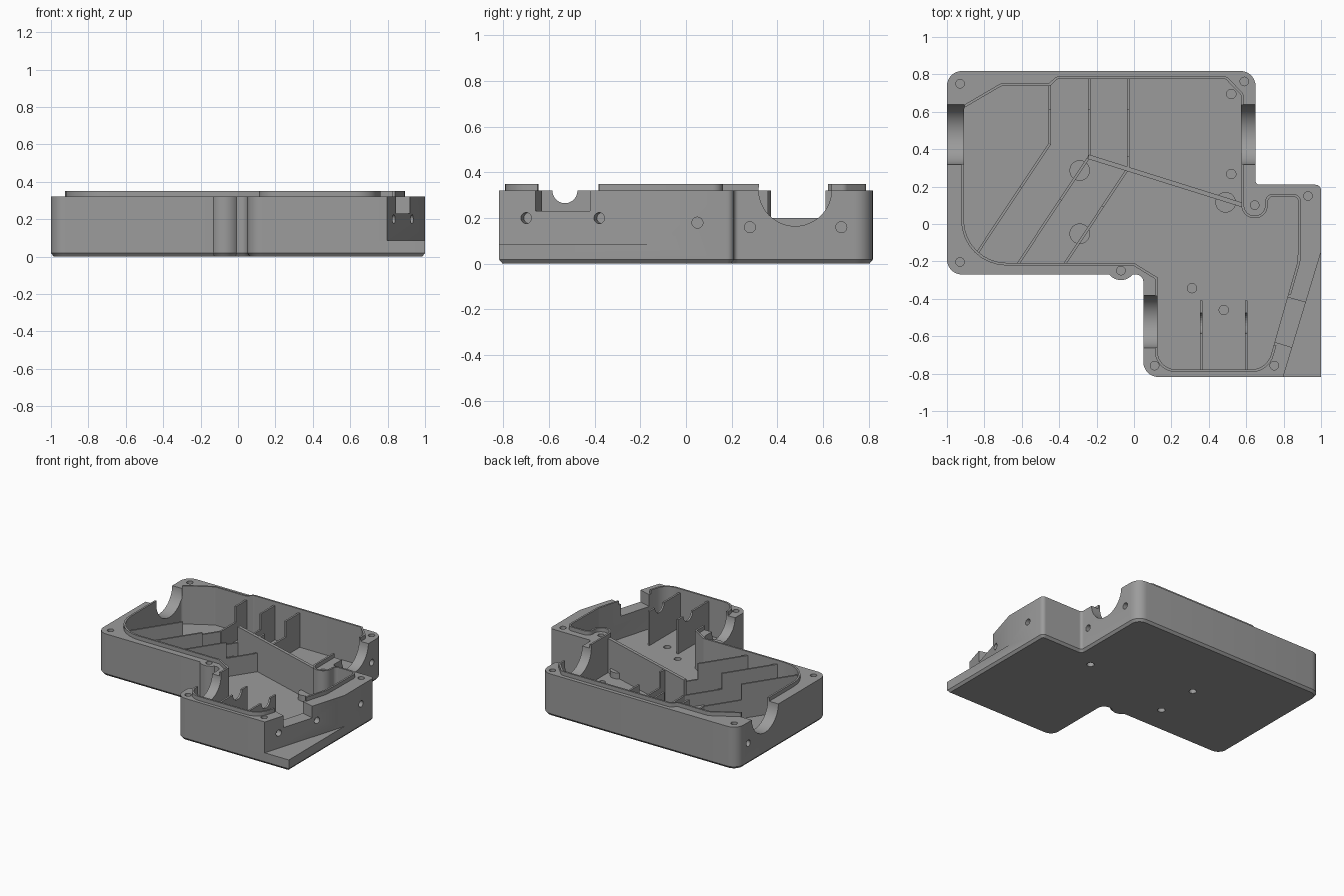
import bpy, bmesh, math
from mathutils import Vector, Matrix

if "Cube" in bpy.data.objects:
    bpy.data.objects.remove(bpy.data.objects["Cube"])

grey = bpy.data.materials.new("housing_grey")
grey.diffuse_color = (0.33, 0.33, 0.33, 1)
grey.use_nodes = True
grey.node_tree.nodes["Principled BSDF"].inputs["Base Color"].default_value = grey.diffuse_color
FLOOR, TOP, LIP = 0.06, 0.32, 0.35


def rounded(corners, seg=8):
    """Closed outline from (x, y, radius) corners, counter-clockwise."""
    out, n = [], len(corners)
    for i, (x, y, r) in enumerate(corners):
        p = Vector((x, y))
        if r == 0:
            out.append(p)
            continue
        a = (Vector(corners[i - 1][:2]) - p).normalized()
        b = (Vector(corners[(i + 1) % n][:2]) - p).normalized()
        half = a.angle(b) / 2
        c = p + (a + b).normalized() * (r / math.sin(half))
        s, e = p + a * (r / math.tan(half)) - c, p + b * (r / math.tan(half)) - c
        sweep = s.angle_signed(e)
        for k in range(seg + 1):
            out.append(c + Matrix.Rotation(-sweep * k / seg, 2) @ s)
    return out


def offset(pts, d):
    """Move an outline outward by d."""
    out, n = [], len(pts)
    for i, p in enumerate(pts):
        u, v = (p - pts[i - 1]).normalized(), (pts[(i + 1) % n] - p).normalized()
        n1, n2 = Vector((u.y, -u.x)), Vector((v.y, -v.x))
        m = (n1 + n2).normalized()
        out.append(p + m * (d / max(0.5, m.dot(n1))))
    return out


def make(name, bm):
    bmesh.ops.recalc_face_normals(bm, faces=bm.faces)
    me = bpy.data.meshes.new(name)
    bm.to_mesh(me)
    bm.free()
    me.materials.append(grey)
    ob = bpy.data.objects.new(name, me)
    bpy.context.collection.objects.link(ob)
    return ob


def loft(name, rings):
    """Solid through rings of (outline, z)."""
    bm = bmesh.new()
    loops = [[bm.verts.new((p[0], p[1], z)) for p in pts] for pts, z in rings]
    n = len(loops[0])
    for lo, hi in zip(loops, loops[1:]):
        for i in range(n):
            bm.faces.new((lo[i], lo[(i + 1) % n], hi[(i + 1) % n], hi[i]))
    bm.faces.new(loops[0][::-1])
    bm.faces.new(loops[-1])
    return make(name, bm)


def prism(name, pts, z0, z1):
    return loft(name, [(pts, z0), (pts, z1)])


def rod(name, centre, r, length, axis=(0, 0, 1), seg=24):
    bm = bmesh.new()
    bmesh.ops.create_cone(bm, cap_ends=True, segments=seg, radius1=r, radius2=r, depth=length)
    rot = Vector((0, 0, 1)).rotation_difference(Vector(axis)).to_matrix().to_4x4()
    bmesh.ops.transform(bm, matrix=Matrix.Translation(centre) @ rot, verts=bm.verts)
    return make(name, bm)


def boolean(ob, tool, op='DIFFERENCE'):
    m = ob.modifiers.new("cut", 'BOOLEAN')
    m.operation, m.solver, m.object = op, 'EXACT', tool
    me = bpy.data.meshes.new_from_object(ob.evaluated_get(bpy.context.evaluated_depsgraph_get()))
    ob.modifiers.clear()
    ob.data = me
    bpy.data.objects.remove(tool)


def partition(name, a, b, profile, thick=0.014):
    """Upright plate from a to b; profile is (distance along, height) along its top."""
    a, b = Vector(a), Vector(b)
    d = (b - a).normalized()
    side = Vector((-d.y, d.x)) * thick / 2
    outline = [(0, 0.03)] + profile + [((b - a).length, 0.03)]
    bm = bmesh.new()
    rows = [[bm.verts.new((*(a + d * s + side * k), z)) for s, z in outline] for k in (-1, 1)]
    n = len(outline)
    for i in range(n):
        j = (i + 1) % n
        bm.faces.new((rows[0][i], rows[0][j], rows[1][j], rows[1][i]))
    bm.faces.new(rows[0])
    bm.faces.new(rows[1][::-1])
    return make(name, bm)


# Main shell with a round screw bump at the front and a chamfered bottom edge
bump = [(-0.07 + 0.08 * math.cos(t), -0.22 + 0.08 * math.sin(t), 0)
        for t in (math.radians(219 + 102 * k / 12) for k in range(13))]
outer = rounded([(-1, -0.27, 0.08)] + bump +
                [(0.05, -0.27, 0.04), (0.05, -0.818, 0.08), (1, -0.818, 0),
                 (1, 0.21, 0.03), (0.65, 0.21, 0.02), (0.65, 0.818, 0.08), (-1, 0.818, 0.08)])
body = loft("housing_shell", [(offset(outer, -0.015), 0), (outer, 0.018), (outer, TOP)])

# Raised sealing lip, then the cavity it surrounds
inner = rounded([(-0.91, -0.208, 0.23), (0, -0.208, 0), (0.125, -0.285, 0), (0.125, -0.778, 0.1),
                 (0.71, -0.778, 0.11), (0.875, -0.2, 0.05), (0.88, 0.147, 0.03),
                 (0.715, 0.147, 0.03), (0.715, 0.031, 0.068), (0.575, 0.031, 0.068),
                 (0.572, 0.69, 0.02), (0.49, 0.775, 0.02), (-0.41, 0.775, 0.02),
                 (-0.45, 0.737, 0.02), (-0.71, 0.737, 0.02), (-0.91, 0.62, 0.02)])
boolean(body, prism("lip", offset(inner, 0.014), 0.25, LIP), 'UNION')
boolean(body, prism("cavity", inner, FLOOR, 0.6))

# Slanted outer face with a low ledge, and a window in its wall with a wider gap in the lip
boolean(body, prism("slant", [(0.794, -0.83), (1.1, -0.83), (1.1, 0.18), (1.03, -0.051)], 0.085, 0.6))
boolean(body, prism("window", [(0.7, -0.615), (0.88, -0.67), (0.955, -0.43), (0.78, -0.38)], 0.23, 0.6))
boolean(body, prism("lip_gap", [(0.695, -0.63), (0.875, -0.685), (0.96, -0.413), (0.785, -0.363)], TOP, 0.6))

# Half-round pipe openings
for x, y, r in ((-1, 0.478, 0.16), (0.65, 0.478, 0.16), (0.05, -0.522, 0.14)):
    boolean(body, rod("opening", (x, y, 0.325), r, 0.19, (1, 0, 0), 48))

# Screw holes in the rim, blind holes in the floor, holes underneath
for x, y in ((-0.93, 0.75), (0.59, 0.762), (-0.93, -0.203), (-0.07, -0.249), (0.11, -0.757),
             (0.75, -0.757), (0.93, 0.15), (0.645, 0.101)):
    boolean(body, rod("hole", (x, y, 0.32), 0.023, 0.2))
for x, y in ((0.52, 0.695), (0.52, 0.267), (0.31, -0.343), (0.48, -0.46)):
    boolean(body, rod("hole", (x, y, 0.08), 0.025, 0.1))
bosses = ((-0.29, 0.286), (-0.29, -0.052), (0.49, 0.116))
for x, y in bosses:
    boolean(body, rod("hole", (x, y, 0), 0.026, 0.06))

# Holes in the side walls
slant = Vector((0.66, -0.2, 0)).normalized()
for c, axis in (((1, 0.05, 0.18), (1, 0, 0)), ((0.65, 0.28, 0.16), (1, 0, 0)),
                ((0.65, 0.68, 0.16), (1, 0, 0)), ((-1, 0.68, 0.16), (1, 0, 0)),
                ((0.833, -0.7, 0.2), slant), ((0.93, -0.38, 0.2), slant)):
    boolean(body, rod("hole", c, 0.024, 0.09, axis))

bpy.context.view_layer.objects.active = body
body.select_set(True)
bpy.ops.object.shade_smooth_by_angle(angle=math.radians(30))

# Round mounting bosses on the floor
for i, (x, y) in enumerate(bosses):
    rod(f"floor_boss_{i}", (x, y, 0.075), 0.055, 0.06)

# Bent baffles: upright part with a pipe gap, then a diagonal run stepping back up
for i, (x, back, bend, end) in enumerate(((-0.45, 0.74, 0.43, (-0.835, -0.15)),
                                          (-0.24, 0.78, 0.36, (-0.62, -0.213)),
                                          (-0.03, 0.78, 0.30, (-0.37, -0.213)))):
    step, length = back - 0.61, back - bend
    profile = [(0, TOP), (step, TOP), (step, 0.2)]
    if bend < 0.36:
        profile += [(back - 0.36, 0.2), (back - 0.36, TOP), (length, TOP)]
    else:
        profile += [(length, 0.2)]
    partition(f"baffle_straight_{i}", (x, back), (x, bend), profile)
    run = math.hypot(end[0] - x, end[1] - bend)
    partition(f"baffle_diagonal_{i}", (x, bend), end,
              [(0, 0.2), (run * 0.4, 0.2), (run * 0.4, TOP), (run, TOP)])

# Long dividing wall
partition("dividing_wall", (-0.245, 0.36), (0.585, 0.1), [(0, TOP), (0.87, TOP)], 0.024)

# Two cable supports with half-round notches
notch = [(0.12 - 0.055 * math.cos(math.pi * k / 12), TOP - 0.055 * math.sin(math.pi * k / 12))
         for k in range(13)]
for i, x in enumerate((0.36, 0.6)):
    partition(f"notched_support_{i}", (x, -0.41), (x, -0.78), [(0, TOP)] + notch + [(0.37, TOP)])
